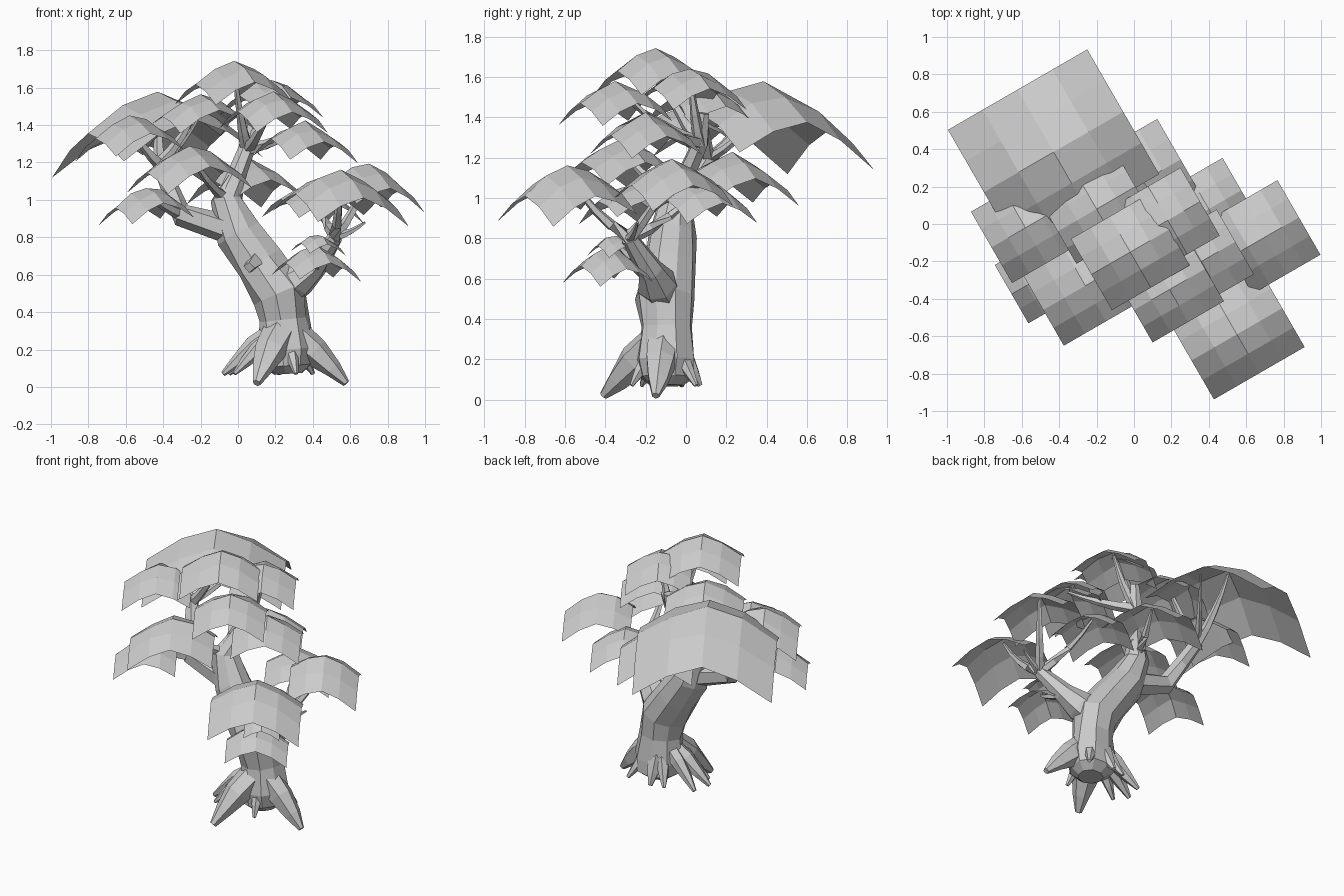
import bpy, bmesh, random
from math import cos, sin, radians, pi
from mathutils import Vector, Matrix

random.seed(4)
if "Cube" in bpy.data.objects:
    bpy.data.objects.remove(bpy.data.objects["Cube"])

grey = bpy.data.materials.new("plain_grey")
grey.use_nodes = True
colour = (0.6, 0.6, 0.6, 1)
grey.diffuse_color = colour
grey.node_tree.nodes["Principled BSDF"].inputs["Base Color"].default_value = colour


def finish(bm, name):
    """Turn a bmesh into a flat shaded object."""
    mesh = bpy.data.meshes.new(name)
    bmesh.ops.recalc_face_normals(bm, faces=bm.faces)
    bm.to_mesh(mesh)
    bm.free()
    mesh.materials.append(grey)
    obj = bpy.data.objects.new(name, mesh)
    bpy.context.collection.objects.link(obj)


def limb(name, points, radii, sides=6):
    """Faceted tube of varying thickness with slightly uneven rings."""
    bm = bmesh.new()
    rings = []
    for i, (point, radius) in enumerate(zip(points, radii)):
        along = points[min(i + 1, len(points) - 1)] - points[max(i - 1, 0)]
        along.normalize()
        reference = Vector((0, 1, 0)) if abs(along.y) < 0.8 else Vector((1, 0, 0))
        across = along.cross(reference).normalized()
        other = along.cross(across)
        ring = []
        for k in range(sides):
            angle = 2 * pi * k / sides
            reach = radius * random.uniform(0.9, 1.1)
            ring.append(bm.verts.new(point + (across * cos(angle) + other * sin(angle)) * reach))
        rings.append(ring)
    for low, high in zip(rings, rings[1:]):
        for k in range(sides):
            following = (k + 1) % sides
            bm.faces.new((low[k], low[following], high[following], high[k]))
    bm.faces.new(rings[0])
    bm.faces.new(rings[-1])
    finish(bm, name)


def branch(name, start, end, radius, steps=4):
    """Branch that first spreads outward, then rises, thinning to its tip."""
    bend = start.lerp(end, 0.6)
    bend.z = start.lerp(end, 0.35).z
    points, radii = [], []
    for i in range(steps + 1):
        t = i / steps
        points.append(start.lerp(bend, t).lerp(bend.lerp(end, t), t))
        radii.append(radius * (1 - 0.75 * t))
    limb(name, points, radii, 5)


def leaf(name, fork, centre, wide, deep, cuts=4):
    """Drooping rectangular sheet, sloping away from the trunk, on its own branch."""
    bm = bmesh.new()
    top = Vector(centre)
    turn = Matrix.Rotation(radians(30), 3, 'Z')
    outward = Vector((top.x, top.y + 0.1, 0))
    grid = []
    for i in range(cuts + 1):
        row = []
        for j in range(cuts + 1):
            u, v = 2 * i / cuts - 1, 2 * j / cuts - 1
            offset = turn @ Vector((u * wide, v * deep, 0))
            offset.z = -0.5 * (wide * abs(u) ** 1.5 + deep * abs(v) ** 1.5)
            offset.z -= 0.18 * offset.dot(outward)
            if max(abs(u), abs(v)) < 1:
                offset.z += random.uniform(-0.01, 0.01)
            row.append(bm.verts.new(top + offset))
        grid.append(row)
    for i in range(cuts):
        for j in range(cuts):
            bm.faces.new((grid[i][j], grid[i + 1][j], grid[i + 1][j + 1], grid[i][j + 1]))
    finish(bm, name + "_foliage")
    branch(name + "_branch", fork, top - Vector((0, 0, 0.03)), 0.035)


# Points where the limbs divide
base = Vector((.27, -.1, .07))
waist = Vector((.25, -.1, .36))
crotch = Vector((.23, -.1, .5))
shoulder = Vector((.01, -.07, .82))
trunk_top = Vector((-.06, -.05, 1))
crown_fork = Vector((.05, .07, 1.27))
elbow = Vector((-.3, -.06, .92))
left_crook = Vector((-.42, .11, 1.19))
low_fork = Vector((.41, -.18, .64))
right_crook = Vector((.52, -.28, .8))

# Trunk and main limbs
limb("trunk", [base, base.lerp(waist, .15), base.lerp(waist, .45), waist, crotch, crotch.lerp(shoulder, .5),
               shoulder, trunk_top, trunk_top.lerp(crown_fork, .4)],
     [.08, .14, .15, .13, .145, .135, .12, .085, .05], 9)
limb("rear_limb", [trunk_top, trunk_top.lerp(crown_fork, .5), crown_fork, crown_fork + Vector((.02, .02, .15))],
     [.06, .05, .045, .03])
limb("side_limb", [shoulder, elbow, elbow.lerp(left_crook, .5), left_crook], [.085, .065, .05, .04])
limb("fork_limb", [crotch, crotch.lerp(low_fork, .5), low_fork, right_crook], [.1, .095, .065, .04], 7)

# Stub on the trunk
limb("trunk_stub", [Vector((.09, -.18, .67)), Vector((.06, -.25, .64))], [.045, .03], 4)

# Roots: where each foot stands, and its thickness; thick roots reach the ground
feet = [(.1, -.41, .085), (.58, -.15, .08), (-.08, -.14, .055), (-.05, -.02, .05), (.31, -.27, .045),
        (.22, .07, .055), (.4, .05, .045), (-.02, -.22, .045), (.13, .05, .045)]
for n, (x, y, thick) in enumerate(feet):
    foot = Vector((x, y, .02 if thick > .07 else .07))
    hip = waist - Vector((0, 0, .03))
    knee = hip.lerp(foot, .5) + Vector((0, 0, .015))
    limb(f"root_{n + 1}", [hip, knee, knee.lerp(foot, .55), foot],
         [thick * 1.1, thick, thick * .65, thick * .25])

# Foliage on the crown
leaf("large_rear", left_crook, (-.43, .385, 1.58), .43, .385)
leaf("crown", crown_fork, (-.02, -.15, 1.74), .24, .22)
leaf("crown_left", crown_fork, (.18, .02, 1.65), .2, .21)
leaf("crown_front", crown_fork, (.19, -.35, 1.58), .22, .2)
leaf("upper_left", crown_fork, (.36, -.2, 1.42), .21, .2)
leaf("upper_middle", left_crook, (-.2, .08, 1.57), .24, .2)
leaf("upper_right", left_crook, (-.58, -.02, 1.45), .21, .22)

# Foliage around the middle
leaf("low_right", elbow, (-.49, -.28, 1.07), .19, .18)
leaf("front", trunk_top, (-.26, -.33, 1.29), .26, .22)
leaf("rear", trunk_top, (.05, .23, 1.22), .23, .25)
leaf("rear_left", right_crook, (.4, .08, 1.09), .2, .2)
leaf("side_left", right_crook, (.7, -.07, 1.19), .21, .23)
leaf("front_left", right_crook, (.55, -.59, 1.16), .28, .24)
leaf("low_left", low_fork, (.42, -.39, .75), .19, .15)
leaf("small", low_fork, (.43, -.35, .82), .11, .1)

# Bare twigs
branch("side_twig", right_crook, Vector((.68, -.24, .88)), .025)
branch("crook_twig", left_crook, Vector((-.2, .4, 1.46)), .025)
